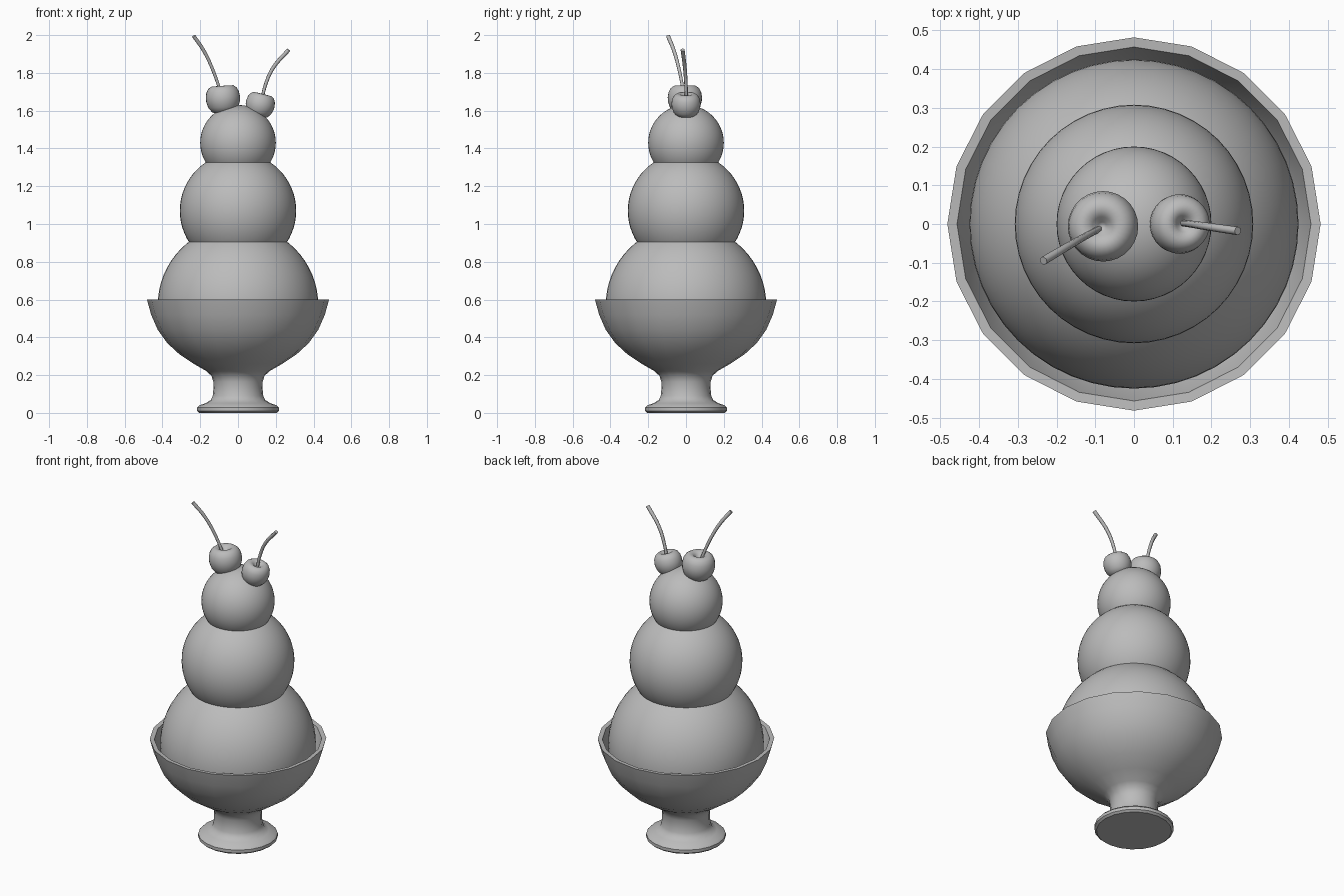
import bpy, bmesh, math
from mathutils import Vector, Matrix

cube = bpy.data.objects.get("Cube")
if cube:
    bpy.data.objects.remove(cube, do_unlink=True)

GREY = (0.5, 0.5, 0.5, 1)
mat = bpy.data.materials.new("plain grey")
mat.use_nodes = True
mat.diffuse_color = GREY
mat.node_tree.nodes["Principled BSDF"].inputs["Base Color"].default_value = GREY


def finish(bm, name, angle=40):
    """Turn a bmesh into a smooth-shaded object."""
    bmesh.ops.recalc_face_normals(bm, faces=bm.faces)
    mesh = bpy.data.meshes.new(name)
    bm.to_mesh(mesh)
    bm.free()
    mesh.materials.append(mat)
    obj = bpy.data.objects.new(name, mesh)
    bpy.context.collection.objects.link(obj)
    bpy.ops.object.select_all(action='DESELECT')
    obj.select_set(True)
    bpy.context.view_layer.objects.active = obj
    bpy.ops.object.shade_smooth_by_angle(angle=math.radians(angle))
    return obj


def lathe(name, profile, sides, matrix=Matrix()):
    """Revolve a (radius, height) profile about the z axis."""
    bm = bmesh.new()
    verts = [bm.verts.new((r, 0, z)) for r, z in profile]
    edges = [bm.edges.new(pair) for pair in zip(verts, verts[1:])]
    bmesh.ops.spin(bm, geom=verts + edges, cent=(0, 0, 0), axis=(0, 0, 1),
                   angle=math.tau, steps=sides, use_merge=True)
    bmesh.ops.remove_doubles(bm, verts=bm.verts, dist=0.0002)
    bmesh.ops.transform(bm, matrix=matrix, verts=bm.verts)
    return finish(bm, name)


def scoop(name, radius, height, cut=None):
    """A ball of ice cream, optionally cut flat underneath."""
    bm = bmesh.new()
    bmesh.ops.create_uvsphere(bm, u_segments=48, v_segments=32, radius=radius)
    bmesh.ops.translate(bm, verts=bm.verts, vec=(0, 0, height))
    if cut is not None:
        res = bmesh.ops.bisect_plane(
            bm, geom=bm.verts[:] + bm.edges[:] + bm.faces[:],
            plane_co=(0, 0, cut), plane_no=(0, 0, -1), clear_outer=True)
        rim = [e for e in res["geom_cut"] if isinstance(e, bmesh.types.BMEdge)]
        bmesh.ops.edgeloop_fill(bm, edges=rim)
    return finish(bm, name)


def cherry(name, radius, centre, tilt):
    """A squat ball with a dimple on top, leaning sideways."""
    shape = [(0, -.82), (.4, -.8), (.68, -.68), (.88, -.42), (.98, -.1),
             (1, .15), (.95, .45), (.83, .68), (.65, .81), (.45, .82),
             (.27, .7), (.12, .5), (0, .42)]
    place = (Matrix.Translation(centre) @ Matrix.Rotation(math.radians(tilt), 4, 'Y')
             @ Matrix.Scale(radius, 4))
    return lathe(name, shape, 28, place)


def stem(name, points):
    """A thin curved stalk, a little thicker at its tip."""
    curve = bpy.data.curves.new(name, 'CURVE')
    curve.dimensions = '3D'
    curve.bevel_depth = 0.009
    curve.bevel_resolution = 2
    curve.use_fill_caps = True
    curve.resolution_u = 6
    line = curve.splines.new('BEZIER')
    line.bezier_points.add(len(points) - 1)
    for i, (point, co) in enumerate(zip(line.bezier_points, points)):
        point.co = co
        point.handle_left_type = point.handle_right_type = 'AUTO'
        point.radius = 0.9 + 0.1 * i
    curve.materials.append(mat)
    obj = bpy.data.objects.new(name, curve)
    bpy.context.collection.objects.link(obj)
    return obj


# Footed bowl: foot, stem, flared outside, rim, then the hollow inside
lathe("bowl", [
    (0, 0), (.205, 0), (.217, .01), (.217, .028), (.205, .04), (.17, .052),
    (.145, .068), (.134, .09), (.13, .13), (.131, .165), (.14, .195),
    (.165, .22), (.235, .26), (.31, .31), (.375, .37), (.425, .44),
    (.46, .52), (.482, .6), (.457, .598), (.435, .52), (.4, .44),
    (.35, .37), (.29, .32), (.2, .27), (0, .24)], 20)

# Three scoops, stacked
scoop("bottom_scoop", .425, .57, cut=.49)
scoop("middle_scoop", .308, 1.07)
scoop("top_scoop", .2, 1.43)

# Cherries and their stalks
cherry("right_cherry", .091, (-.079, -.006, 1.657), -4)
cherry("left_cherry", .077, (.116, 0, 1.627), 14)
stem("right_cherry_stem", [(-.085, -.01, 1.68), (-.135, -.037, 1.82),
                           (-.18, -.063, 1.915), (-.234, -.095, 1.995)])
stem("left_cherry_stem", [(.125, .002, 1.65), (.145, 0, 1.735),
                          (.185, -.006, 1.825), (.268, -.018, 1.922)])
